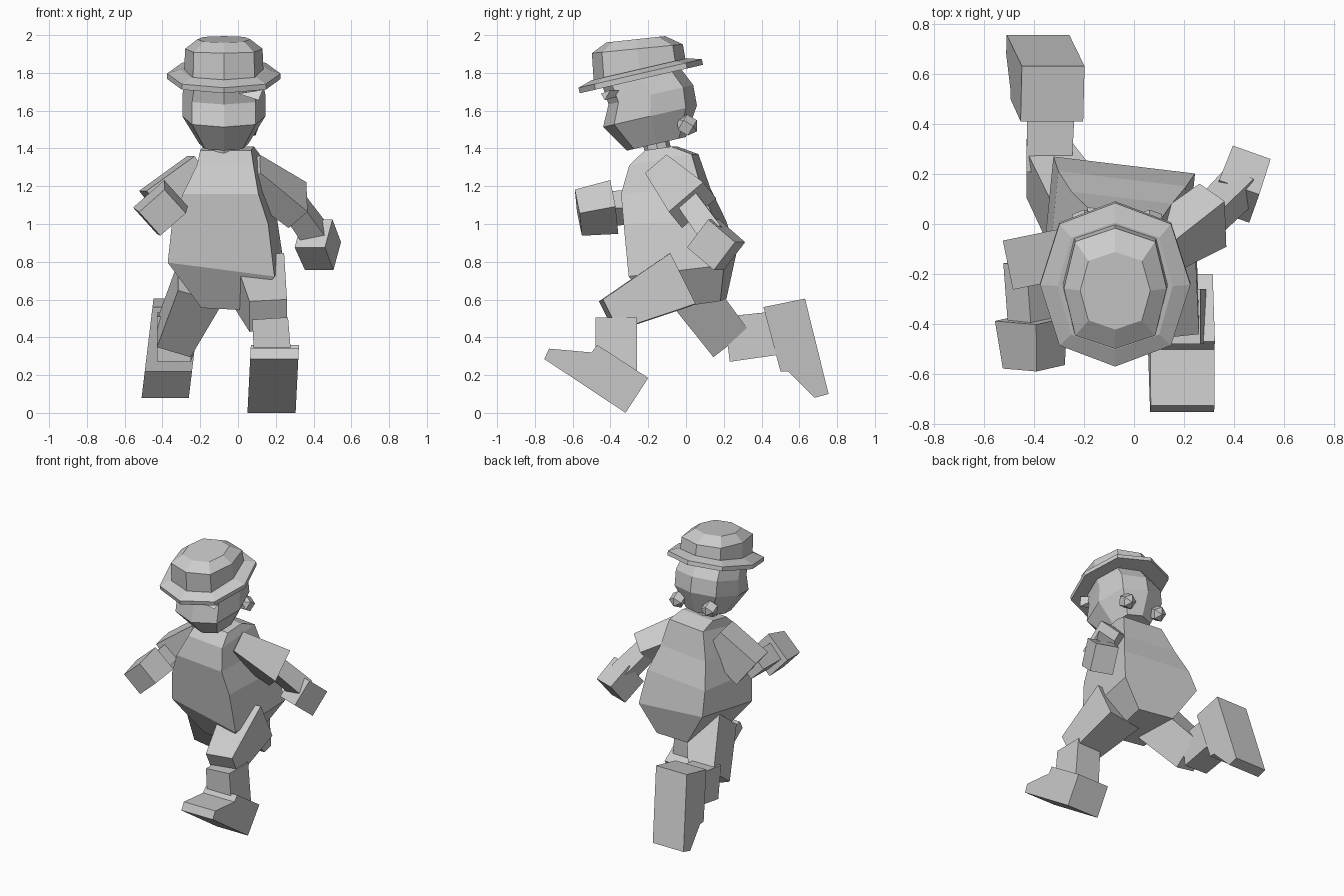
import bpy
import bmesh
from math import cos, sin, pi, radians
from mathutils import Vector, Matrix

cube = bpy.data.objects.get("Cube")
if cube:
    bpy.data.objects.remove(cube, do_unlink=True)


def make_material(name, value):
    mat = bpy.data.materials.new(name)
    mat.use_nodes = True
    colour = (value, value, value, 1)
    mat.diffuse_color = colour
    mat.node_tree.nodes["Principled BSDF"].inputs["Base Color"].default_value = colour
    return mat


GREY = make_material("plain grey", 0.6)
PALE = make_material("pale grey", 0.9)


def finish(name, bm, mat=GREY):
    bmesh.ops.recalc_face_normals(bm, faces=bm.faces)
    mesh = bpy.data.meshes.new(name)
    bm.to_mesh(mesh)
    bm.free()
    mesh.materials.append(mat)
    obj = bpy.data.objects.new(name, mesh)
    bpy.context.collection.objects.link(obj)
    return obj


def loft(name, rings, matrix=Matrix()):
    """Skin a stack of rings and cap both ends."""
    bm = bmesh.new()
    loops = [[bm.verts.new(matrix @ Vector(p)) for p in ring] for ring in rings]
    n = len(loops[0])
    for low, high in zip(loops, loops[1:]):
        for i in range(n):
            j = (i + 1) % n
            bm.faces.new((low[i], low[j], high[j], high[i]))
    bm.faces.new(loops[0])
    bm.faces.new(loops[-1])
    return finish(name, bm)


def limb(name, a, b, size_a, size_b, hint):
    """Tapered box from a to b; the first size runs along the hint."""
    a, b, hint = Vector(a), Vector(b), Vector(hint)
    axis = (b - a).normalized()
    u = (hint - axis * hint.dot(axis)).normalized()
    v = axis.cross(u)
    rings = []
    for centre, (w, d) in ((a, size_a), (b, size_b)):
        rings.append([centre + u * (w / 2 * i) + v * (d / 2 * j)
                      for i, j in ((-1, -1), (1, -1), (1, 1), (-1, 1))])
    return loft(name, rings)


def side_profile(name, points, x_left, x_right, lean=0.0):
    """Side outline given as (y, z), extruded across x."""
    return loft(name, [[(x + lean * z, y, z) for y, z in points]
                       for x in (x_right, x_left)])


def octagon(t, rx, ry, shift=0.0, bulge=1.0, slope=0.0):
    """Eight-sided ring; bulge pushes the diagonals out, slope tips it forward."""
    ring = []
    for i in range(8):
        k = bulge if i % 2 else 1.0
        y = shift + k * ry * sin(i * pi / 4)
        ring.append((k * rx * cos(i * pi / 4), y, t - slope * y))
    return ring


# Torso: four-cornered, leaning, slightly turned, hips dropped to the left
def torso_ring(x0, x1, front, back, roll=0.0):
    corners = ((x0, front), (x1, front), (x1, back), (x0, back))
    return [(x + 0.1 * p[0], p[0] - 0.12 * (x + 0.06), p[1] - roll * (x + 0.07))
            for x, p in corners]


loft("torso", [
    torso_ring(-0.18, 0.09, (-0.14, 0.55), (0.2, 0.6), 0.05),
    torso_ring(-0.345, 0.22, (-0.27, 0.76), (0.235, 0.82), 0.13),
    torso_ring(-0.32, 0.19, (-0.3, 1.0), (0.18, 1.02)),
    torso_ring(-0.26, 0.14, (-0.32, 1.16), (0.105, 1.19)),
    torso_ring(-0.19, 0.11, (-0.28, 1.31), (0.05, 1.37)),
    torso_ring(-0.18, 0.09, (-0.2, 1.39), (-0.06, 1.41)),
])

# Head, neck and hat share one forward-tilted frame centred on the brim
tilt = Matrix.Translation((-0.075, -0.24, 1.785)) @ Matrix.Rotation(radians(13), 4, "X")
loft("neck", [octagon(-0.44, 0.07, 0.07), octagon(-0.3, 0.07, 0.07)], tilt)
loft("head", [
    octagon(-0.37, 0.13, 0.16, bulge=1.08),
    octagon(-0.22, 0.22, 0.255, bulge=1.08),
    octagon(-0.11, 0.22, 0.23, 0.03, 1.08),
    octagon(0.0, 0.2, 0.21, bulge=1.08),
], tilt)
loft("hat_brim", [
    octagon(-0.018, 0.3, 0.335, bulge=1.05),
    octagon(0.012, 0.3, 0.335, bulge=1.05),
    octagon(0.035, 0.23, 0.26, bulge=1.08),
], tilt)
loft("hat_crown", [
    octagon(0.02, 0.21, 0.25, 0.0, 1.1),
    octagon(0.145, 0.205, 0.24, 0.015, 1.1, 0.13),
    octagon(0.196, 0.14, 0.155, 0.018, 1.08, 0.12),
], tilt)

# Small tuft under the brim
bm = bmesh.new()
tuft = [bm.verts.new(p) for p in ((0, -0.45, 1.69), (0.13, -0.4, 1.71),
                                  (0.11, -0.43, 1.655), (0.03, -0.28, 1.7))]
bmesh.ops.convex_hull(bm, input=tuft)
finish("hair_tuft", bm, PALE)

# Pair of faceted hair bobbles behind the head
for name, side in (("right_bobble", -1), ("left_bobble", 1)):
    bm = bmesh.new()
    bmesh.ops.create_uvsphere(bm, u_segments=5, v_segments=3, radius=0.06)
    bmesh.ops.transform(bm, verts=bm.verts, matrix=Matrix.Translation(
        (-0.068 + side * 0.13, 0.005, 1.52)) @ Matrix.Rotation(radians(60), 4, "X"))
    finish(name, bm)

# Arms
UP = (0, 0, 1)
limb("left_sleeve", (0.06, -0.12, 1.27), (0.315, 0.035, 1.1), (0.15, 0.17), (0.24, 0.15), (0, 0.19, 0.155))
limb("left_forearm", (0.29, 0.02, 1.11), (0.42, 0.15, 0.93), (0.12, 0.12), (0.13, 0.13), (0, 0.19, 0.155))
limb("left_hand", (0.4, 0.09, 0.95), (0.45, 0.23, 0.83), (0.19, 0.17), (0.19, 0.16), UP)
limb("right_sleeve", (-0.19, -0.1, 1.28), (-0.434, -0.15, 1.085), (0.2, 0.2), (0.23, 0.2), UP)
limb("right_forearm", (-0.43, -0.15, 1.1), (-0.41, -0.42, 1.08), (0.13, 0.13), (0.13, 0.13), (1, 0, 1))
limb("right_hand", (-0.41, -0.38, 1.09), (-0.4, -0.57, 1.06), (0.22, 0.19), (0.18, 0.17), (1, 0, 0.9))

# Forward left leg
ACROSS = (1, 0, 0)
limb("left_thigh", (0.11, -0.03, 0.705), (0.16, -0.41, 0.515), (0.27, 0.3), (0.2, 0.18), ACROSS)
limb("left_shin", (0.17, -0.37, 0.5), (0.19, -0.37, 0.2), (0.19, 0.22), (0.2, 0.22), ACROSS)
side_profile("left_foot", [(-0.75, 0.285), (-0.725, 0.34), (-0.5, 0.32), (-0.47, 0.36),
                           (-0.2, 0.185), (-0.32, 0.0)], 0.305, 0.05, 0.05)

# Trailing right leg
limb("right_thigh", (-0.2, -0.01, 0.69), (-0.34, 0.218, 0.393), (0.25, 0.25), (0.19, 0.235), ACROSS)
limb("right_shin", (-0.34, 0.22, 0.39), (-0.33, 0.5, 0.425), (0.18, 0.24), (0.19, 0.23), ACROSS)
side_profile("right_foot", [(0.41, 0.56), (0.63, 0.605), (0.755, 0.1), (0.68, 0.08),
                            (0.54, 0.22), (0.5, 0.22)], -0.27, -0.52, 0.12)
